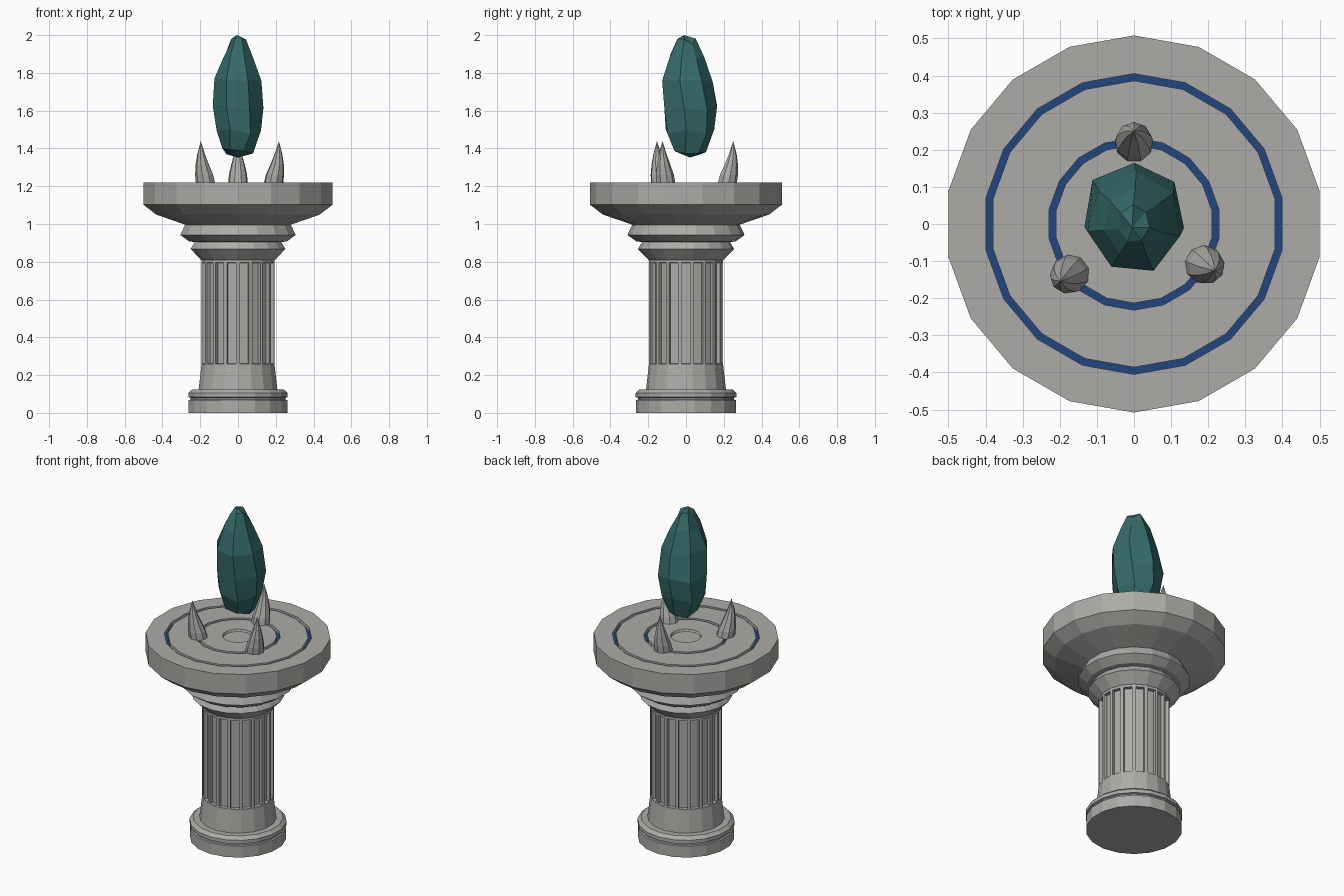
import bpy, bmesh, math, random
from mathutils import Vector

if "Cube" in bpy.data.objects:
    bpy.data.objects.remove(bpy.data.objects["Cube"])

random.seed(4)
N = 18


def material(name, col):
    m = bpy.data.materials.new(name)
    m.diffuse_color = (*col, 1)
    m.use_nodes = True
    m.node_tree.nodes["Principled BSDF"].inputs["Base Color"].default_value = m.diffuse_color
    return m


stone = material("grey stone", (0.42, 0.41, 0.385))
blue = material("blue inlay", (0.016, 0.06, 0.21))
teal = material("teal crystal", (0.036, 0.145, 0.145))


def loft(name, rings, mats):
    """Skin a list of vertex rings; a ring of one point is a pole."""
    bm = bmesh.new()
    vr = [[bm.verts.new(p) for p in ring] for ring in rings]
    for a, b in zip(vr, vr[1:]):
        n = max(len(a), len(b))
        for i in range(n):
            j = (i + 1) % n
            if len(a) == 1:
                bm.faces.new((a[0], b[j], b[i]))
            elif len(b) == 1:
                bm.faces.new((a[i], a[j], b[0]))
            else:
                bm.faces.new((a[i], a[j], b[j], b[i]))
    if len(vr[0]) > 1:
        bm.faces.new(vr[0][::-1])
    if len(vr[-1]) > 1:
        bm.faces.new(vr[-1])
    bmesh.ops.recalc_face_normals(bm, faces=bm.faces)
    me = bpy.data.meshes.new(name)
    bm.to_mesh(me)
    bm.free()
    for m in mats:
        me.materials.append(m)
    ob = bpy.data.objects.new(name, me)
    bpy.context.collection.objects.link(ob)
    return ob


def circle(r, z, n=N, cx=0, cy=0, start=math.pi / 2):
    return [Vector((cx + r * math.cos(start + math.tau * i / n),
                    cy + r * math.sin(start + math.tau * i / n), z)) for i in range(n)]


def lathe(name, profile, mats=(stone,)):
    return loft(name, [circle(r, z) for r, z in profile], mats)


# Foot with a thin groove
lathe("foot", [(0.265, 0), (0.265, 0.068), (0.255, 0.07), (0.255, 0.08), (0.267, 0.084),
               (0.267, 0.105), (0.248, 0.123), (0.2, 0.123)])

# Column shaft with a sunken flute in every long face
shaft = lathe("fluted_shaft", [(0.212, 0.12), (0.197, 0.25), (0.197, 0.805), (0.197, 0.82)])
bm = bmesh.new()
bm.from_mesh(shaft.data)
flutes = [f for f in bm.faces if len(f.verts) == 4 and 0.4 < f.calc_center_median().z < 0.7]
bmesh.ops.inset_individual(bm, faces=flutes, thickness=0.014, depth=0)
bmesh.ops.inset_individual(bm, faces=flutes, thickness=0.002, depth=-0.02)
bm.to_mesh(shaft.data)
bm.free()

# Stepped capital
lathe("capital", [(0.19, 0.805), (0.2, 0.812), (0.255, 0.868), (0.232, 0.905), (0.262, 0.907),
                  (0.31, 0.942), (0.285, 0.995), (0.2, 1.0)])

# Wide dish with two blue-floored ring grooves and a shallow centre recess
dish = lathe("dish", [(0.28, 0.995), (0.44, 1.05), (0.508, 1.102), (0.508, 1.22),
                      (0.405, 1.22), (0.405, 1.2), (0.386, 1.2), (0.386, 1.22),
                      (0.232, 1.22), (0.232, 1.2), (0.213, 1.2), (0.213, 1.22),
                      (0.085, 1.22), (0.08, 1.208)], (stone, blue))
for p in dish.data.polygons:
    if abs(p.center.z - 1.2) < 0.002 and p.center.xy.length > 0.1:
        p.material_index = 1

# Three outward-leaning claws
for k, deg in enumerate((90, -30, 218)):
    a = math.radians(deg)
    rings = []
    for d, z, r in ((0.217, 1.215, 0.052), (0.226, 1.26, 0.049), (0.239, 1.315, 0.036),
                    (0.247, 1.37, 0.021)):
        rings.append(circle(r, z, 9, d * math.cos(a), d * math.sin(a), a))
    rings.append([Vector((0.25 * math.cos(a), 0.25 * math.sin(a), 1.44))])
    loft(f"claw_{k + 1}", rings, (stone,))

# Floating faceted crystal: seven-sided rings with slight irregularity
levels = [(1.385, 0.085, 0.09, 0.02), (1.49, 0.122, 0.13, 0.017), (1.61, 0.14, 0.148, 0.023),
          (1.77, 0.13, 0.135, 0.003), (1.89, 0.085, 0.095, 0.0), (1.965, 0.043, 0.05, 0.0)]
rings = [[Vector((0, 0.02, 1.352))]]
for z, rx, ry, cy in levels:
    ring = []
    twist = random.uniform(-0.12, 0.12)
    for i in range(7):
        t = math.pi / 2 + math.tau * i / 7 + twist
        s = random.uniform(0.95, 1.04)
        ring.append(Vector((rx * s * math.cos(t), cy + ry * s * math.sin(t),
                            z + random.uniform(-0.018, 0.018))))
    rings.append(ring)
rings.append([Vector((-0.005, -0.01, 2.0))])
loft("crystal", rings, (teal,))
